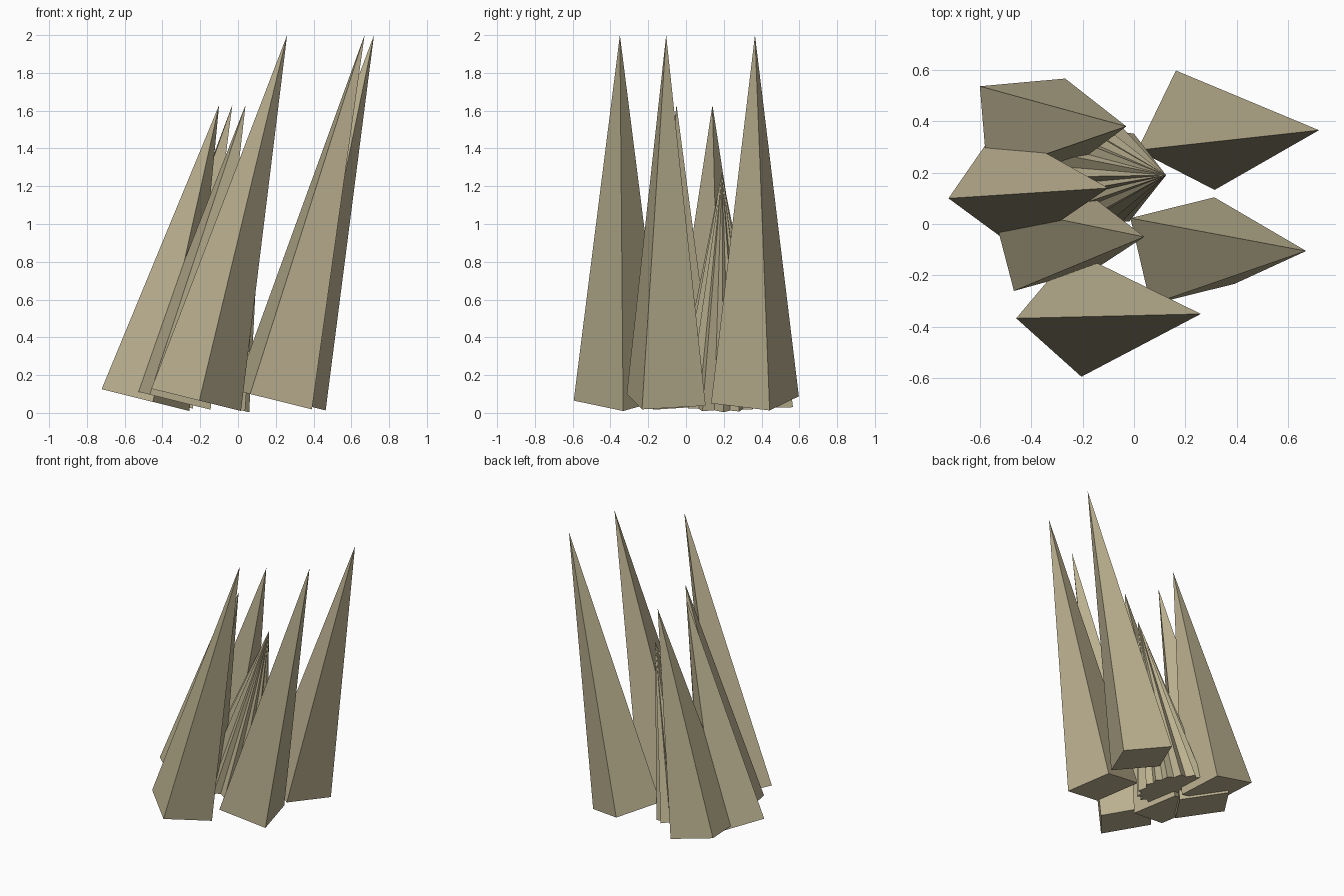
import bpy
import math
from mathutils import Matrix

if "Cube" in bpy.data.objects:
    bpy.data.objects.remove(bpy.data.objects["Cube"])

TILT = math.radians(14)

mat = bpy.data.materials.new("thorn_tan")
mat.diffuse_color = (0.50, 0.44, 0.28, 1)
mat.use_nodes = True
mat.node_tree.nodes["Principled BSDF"].inputs["Base Color"].default_value = mat.diffuse_color


def spike(name, apex, length, radius, turn):
    """Four-sided spike leaning towards +x, placed by its tip."""
    bpy.ops.mesh.primitive_cone_add(vertices=4, radius1=radius, radius2=0, depth=length)
    ob = bpy.context.object
    ob.name = name
    # tip to the origin, square base turned so a corner lies at the given angle
    m = (Matrix.Translation(apex) @ Matrix.Rotation(TILT, 4, 'Y')
         @ Matrix.Rotation(math.radians(turn), 4, 'Z')
         @ Matrix.Translation((0, 0, -length / 2)))
    ob.data.transform(m)
    ob.data.materials.append(mat)
    return ob


# Three tall spikes
tall = [((0.72, 0.365, 2.0), 18.5), ((0.67, -0.105, 2.0), 58.5), ((0.26, -0.35, 2.0), 4)]
for i, (apex, turn) in enumerate(tall):
    spike(f"tall_spike_{i + 1}", apex, 1.99, 0.245, turn)

# Three medium spikes
medium = [((-0.10, 0.14, 1.63), 9.5), ((-0.03, 0.38, 1.63), 50), ((0.04, -0.05, 1.63), 60)]
for i, (apex, turn) in enumerate(medium):
    spike(f"medium_spike_{i + 1}", apex, 1.61, 0.243, turn)

# Short spikes sharing one tip, fanned around the same axis
for i, turn in enumerate((2, 22, 42, 65)):
    spike(f"short_spike_{i + 1}", (0.125, 0.19, 1.27), 1.245, 0.243, turn)
